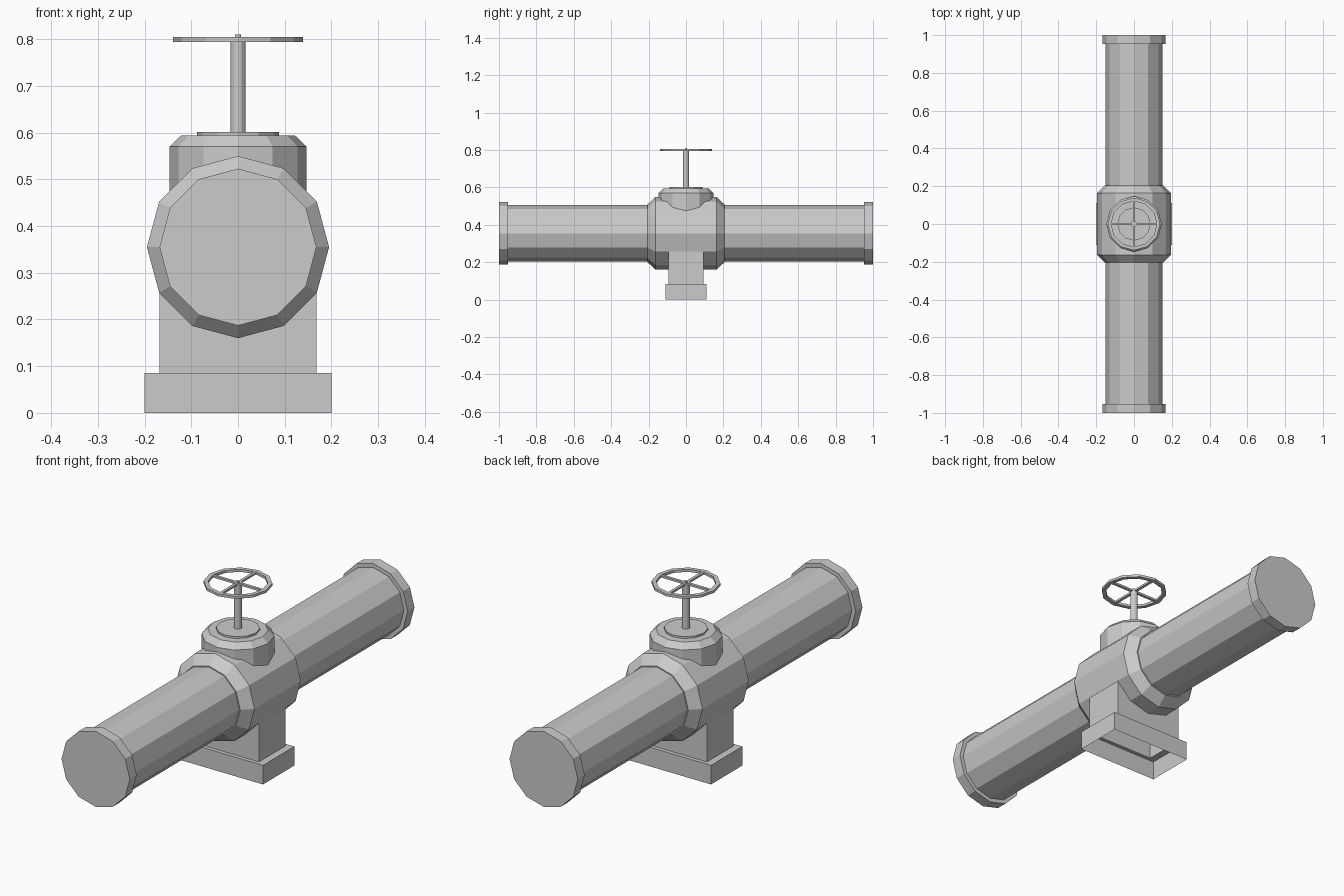
import bpy, bmesh
from math import cos, sin, pi

if "Cube" in bpy.data.objects:
    bpy.data.objects.remove(bpy.data.objects["Cube"])

SIDES = 12
AXIS_Z = 0.355


def finish(name, bm, loc=(0, 0, 0), rot=(0, 0, 0)):
    bmesh.ops.remove_doubles(bm, verts=bm.verts, dist=1e-5)
    bmesh.ops.recalc_face_normals(bm, faces=bm.faces)
    me = bpy.data.meshes.new(name)
    bm.to_mesh(me)
    bm.free()
    ob = bpy.data.objects.new(name, me)
    ob.location, ob.rotation_euler = loc, rot
    bpy.context.collection.objects.link(ob)
    return ob


def loft(name, rings, cap_start=True, cap_end=True, closed=False, **kw):
    """Skin a list of equal-length point rings."""
    bm = bmesh.new()
    rows = [[bm.verts.new(p) for p in r] for r in rings]
    n = len(rows[0])
    pairs = list(zip(rows, rows[1:])) + ([(rows[-1], rows[0])] if closed else [])
    for a, b in pairs:
        for i in range(n):
            j = (i + 1) % n
            bm.faces.new((a[i], a[j], b[j], b[i]))
    if cap_start and not closed:
        bm.faces.new(rows[0][::-1])
    if cap_end and not closed:
        bm.faces.new(rows[-1])
    return finish(name, bm, **kw)


def lathe(name, profile, sides=SIDES, **kw):
    """Revolve (radius, height) pairs round z."""
    rings = [[(r * cos(2 * pi * i / sides), r * sin(2 * pi * i / sides), z)
              for i in range(sides)] for r, z in profile]
    return loft(name, rings, **kw)


def rect(hx, hy, z):
    return [(-hx, -hy, z), (hx, -hy, z), (hx, hy, z), (-hx, hy, z)]


# Pipe with end flanges, laid along y
along_y = dict(loc=(0, 0, AXIS_Z), rot=(pi / 2, 0, 0))
lathe("pipe", [(0.168, -1), (0.168, -0.952), (0.15, -0.952),
               (0.15, 0.952), (0.168, 0.952), (0.168, 1)], **along_y)

# Valve body with chamfered shoulders
lathe("valve_body", [(0.155, -0.205), (0.195, -0.163),
                     (0.195, 0.163), (0.155, 0.205)], **along_y)

# Bonnet and its raised cap
lathe("bonnet", [(0.147, 0.43), (0.147, 0.57), (0.122, 0.594),
                 (0.088, 0.594), (0.088, 0.602)])

# Stem with a small tip
lathe("stem", [(0.016, 0.6), (0.016, 0.805), (0.006, 0.805), (0.006, 0.81)])

# Handwheel rim and crossed spokes
lathe("handwheel_rim", [(0.139, 0.794), (0.139, 0.805),
                        (0.121, 0.805), (0.121, 0.794)], closed=True)
for name, hx, hy in (("spoke_x", 0.125, 0.006), ("spoke_y", 0.006, 0.125)):
    loft(name, [rect(hx, hy, 0.795), rect(hx, hy, 0.804)])

# Pedestal and foot: one stepped shell, open underneath
loft("pedestal", [rect(0.2, 0.11, 0), rect(0.2, 0.11, 0.085),
                  rect(0.168, 0.093, 0.085), rect(0.168, 0.093, 0.257)],
     cap_start=False, cap_end=False)
